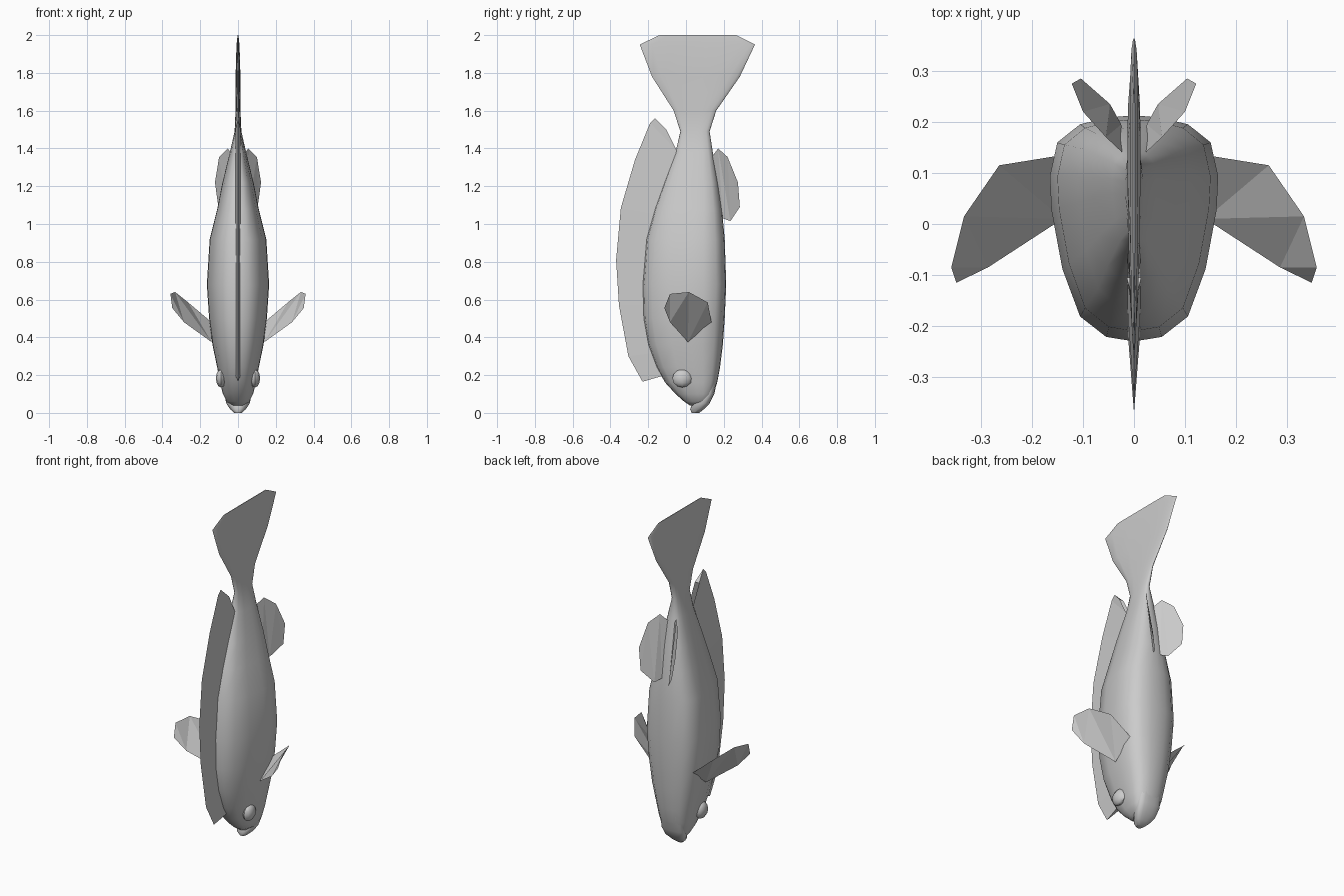
import bpy, bmesh
from math import radians

if "Cube" in bpy.data.objects:
    bpy.data.objects.remove(bpy.data.objects["Cube"])

# Half cross-section of the body: (width fraction, fraction from back to belly)
SECTION = [(0, 0), (.33, .02), (.64, .11), (.85, .32), (.98, .58),
           (1, .73), (.91, .88), (.64, .96), (.3, .99), (0, 1)]


def finish(name, bm, smooth=False):
    bmesh.ops.recalc_face_normals(bm, faces=bm.faces)
    mesh = bpy.data.meshes.new(name)
    bm.to_mesh(mesh)
    bm.free()
    ob = bpy.data.objects.new(name, mesh)
    bpy.context.collection.objects.link(ob)
    if smooth:
        bpy.ops.object.select_all(action='DESELECT')
        ob.select_set(True)
        bpy.context.view_layer.objects.active = ob
        bpy.ops.object.shade_smooth_by_angle(angle=radians(45))
    return ob


def loft(name, stations):
    """Skin SECTION rings placed at (z, back y, belly y, half width)."""
    outline = SECTION + [(-x, t) for x, t in SECTION[-2:0:-1]]
    bm = bmesh.new()
    rings = [[bm.verts.new((w * x, y0 + (y1 - y0) * t, z)) for x, t in outline]
             for z, y0, y1, w in stations]
    n = len(outline)
    for a, b in zip(rings, rings[1:]):
        for i in range(n):
            j = (i + 1) % n
            bm.faces.new((a[i], a[j], b[j], b[i]))
    bm.faces.new(rings[0])
    bm.faces.new(rings[-1])
    return finish(name, bm, True)


def sheet(name, points, side):
    """Thin single-sheet fin, mirrored by side."""
    bm = bmesh.new()
    bm.faces.new([bm.verts.new((side * x, y, z)) for x, y, z in points])
    bmesh.ops.triangulate(bm, faces=bm.faces)
    return finish(name, bm)


# Body with tail fin
loft("body", [
    (.04, .02, .09, .035), (.06, -.01, .125, .06), (.10, -.055, .145, .08),
    (.16, -.11, .165, .095), (.24, -.155, .18, .11), (.36, -.20, .195, .135),
    (.50, -.225, .205, .153), (.68, -.23, .213, .165), (.92, -.21, .205, .15),
    (1.08, -.165, .19, .11), (1.22, -.115, .17, .082), (1.38, -.055, .142, .043),
    (1.49, -.03, .125, .018), (1.60, -.065, .16, .013), (1.78, -.18, .285, .013),
    (1.95, -.245, .365, .008), (2.0, -.14, .265, .002)])

# Lower jaw jutting past the mouth
loft("lower_jaw", [(0, .03, .07, .02), (.02, .022, .095, .042),
                   (.05, .035, .125, .062), (.10, .05, .15, .072),
                   (.20, .07, .17, .07)])

# Dorsal fin: thick at the back, sharp at the outer edge
outer = [(-.23, .165), (-.305, .30), (-.355, .57), (-.37, .81),
         (-.345, 1.085), (-.27, 1.34), (-.19, 1.535), (-.165, 1.56)]
inner = [(-.11, .20), (-.15, .32), (-.19, .57), (-.19, .81),
         (-.15, 1.05), (-.08, 1.25), (-.05, 1.39), (-.105, 1.50)]
bm = bmesh.new()
edge = [bm.verts.new((0, y, z)) for y, z in outer]
left, right = [[bm.verts.new((s * .014, y, z)) for y, z in inner] for s in (-1, 1)]
for root in (left, right):
    for i in range(len(edge) - 1):
        bm.faces.new((edge[i], edge[i + 1], root[i + 1], root[i]))
for i in (0, -1):
    bm.faces.new((edge[i], left[i], right[i]))
finish("dorsal_fin", bm)

# Paired fins and eyes
PECTORAL = [(.14, .01, .375), (.286, -.085, .48), (.348, -.115, .555),
            (.358, -.085, .63), (.333, .015, .64), (.264, .115, .585),
            (.14, .135, .48)]
REAR = [(.023, .14, 1.36), (.055, .17, 1.40), (.10, .22, 1.355),
        (.122, .275, 1.22), (.104, .285, 1.09), (.047, .235, 1.015),
        (.025, .195, 1.03)]
for side, label in ((-1, "left"), (1, "right")):
    sheet("pectoral_fin_" + label, PECTORAL, side)
    sheet("rear_fin_" + label, REAR, side)
    bm = bmesh.new()
    bmesh.ops.create_uvsphere(bm, u_segments=8, v_segments=6, radius=1)
    bmesh.ops.scale(bm, vec=(.027, .052, .048), verts=bm.verts)
    bmesh.ops.translate(bm, vec=(side * .09, -.02, .183), verts=bm.verts)
    finish("eye_" + label, bm, True)
